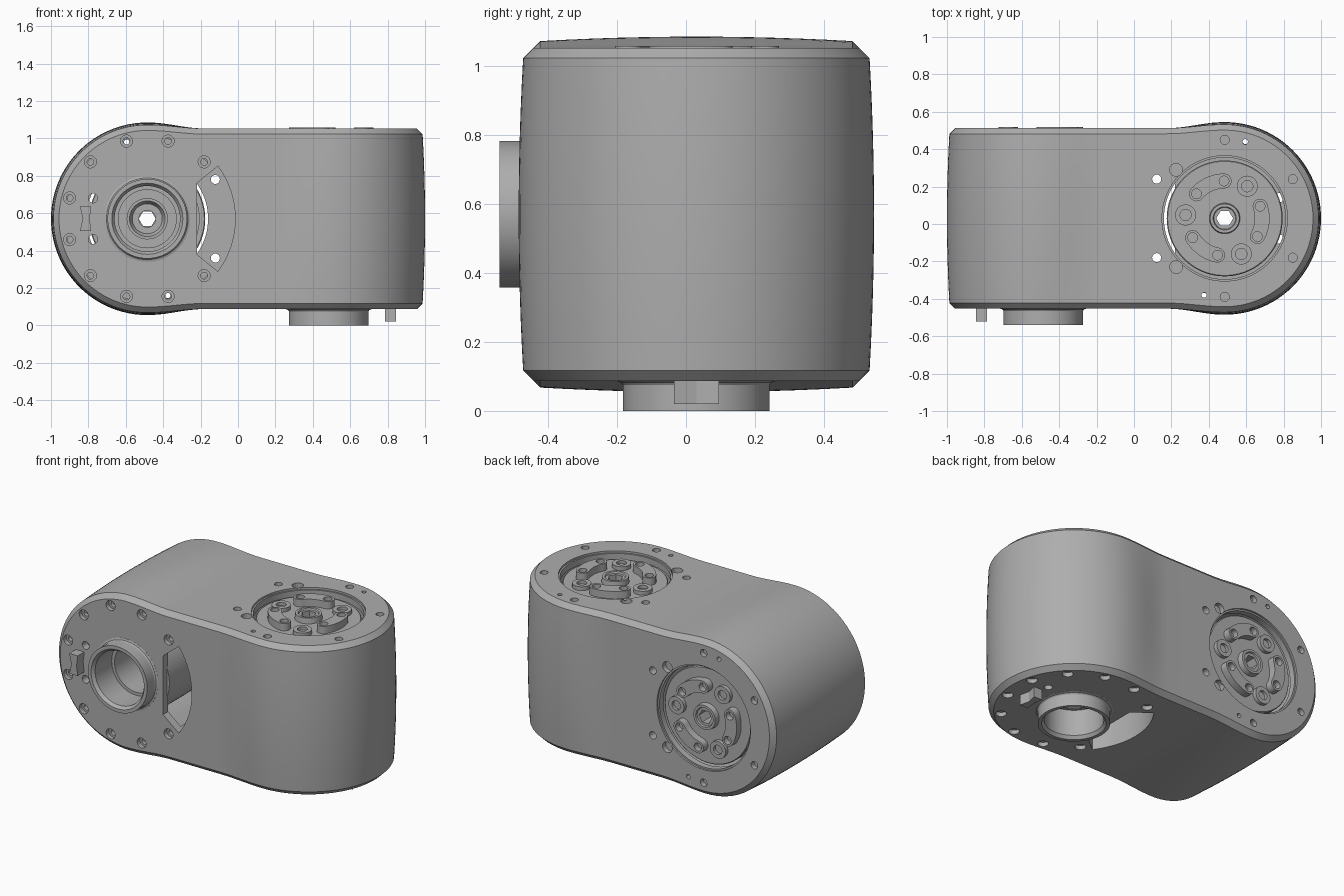
import bpy, bmesh
from math import sin, cos, pi, radians
from mathutils import Matrix

if "Cube" in bpy.data.objects:
    bpy.data.objects.remove(bpy.data.objects["Cube"])

grey = bpy.data.materials.new("satin grey")
grey.use_nodes = True
colour = (0.42, 0.42, 0.42, 1)
grey.diffuse_color = colour
grey.node_tree.nodes["Principled BSDF"].inputs["Base Color"].default_value = colour

# Two identical drive lobes: one upright, one turned to face the front
upright = Matrix.Translation((0.485, 0.03, 0.57))
turn = Matrix(((-1, 0, 0, 0), (0, 0, 1, -0.54), (0, 1, 0, 0.54), (0, 0, 0, 1)))
LOBES = {"upright": upright, "front": turn @ upright}
FLAT, CHAMFER = 0.4825, 0.03


def polar(r, deg):
    return r * cos(radians(deg)), r * sin(radians(deg))


def circle(r, centre=(0, 0), n=32):
    return [(centre[0] + r * cos(2 * pi * i / n), centre[1] + r * sin(2 * pi * i / n)) for i in range(n)]


def arc(r, a, b, n=12, centre=(0, 0)):
    pts = [polar(r, a + (b - a) * i / n) for i in range(n + 1)]
    return [(centre[0] + x, centre[1] + y) for x, y in pts]


def prism(bm, pts, z0, z1):
    low = [bm.verts.new((x, y, z0)) for x, y in pts]
    high = [bm.verts.new((x, y, z1)) for x, y in pts]
    bm.faces.new(low[::-1])
    bm.faces.new(high)
    for i in range(len(pts)):
        j = (i + 1) % len(pts)
        bm.faces.new((low[i], low[j], high[j], high[i]))


def lathe(bm, profile, n=72):
    rings = [[bm.verts.new((*polar(r, 360 * i / n), z)) for r, z in profile] for i in range(n)]
    for i in range(n):
        a, b = rings[i], rings[(i + 1) % n]
        for k in range(len(profile)):
            m = (k + 1) % len(profile)
            bm.faces.new((a[k], b[k], b[m], a[m]))


def finish(bm, name, matrix=Matrix()):
    bmesh.ops.recalc_face_normals(bm, faces=bm.faces[:])
    mesh = bpy.data.meshes.new(name)
    bm.to_mesh(mesh)
    bm.free()
    mesh.transform(matrix)
    mesh.materials.append(grey)
    obj = bpy.data.objects.new(name, mesh)
    bpy.context.collection.objects.link(obj)
    return obj


def activate(obj):
    bpy.ops.object.select_all(action="DESELECT")
    obj.select_set(True)
    bpy.context.view_layer.objects.active = obj


def cut(obj, prisms, matrix):
    bm = bmesh.new()
    for p in prisms:
        prism(bm, *p)
    cutter = finish(bm, "cutter", matrix)
    cutter.hide_render = True
    mod = obj.modifiers.new("cut", "BOOLEAN")
    mod.operation, mod.solver, mod.object = "DIFFERENCE", "EXACT", cutter
    activate(obj)
    bpy.ops.object.modifier_apply(modifier=mod.name)
    bpy.data.objects.remove(cutter)


def smooth(obj):
    activate(obj)
    bpy.ops.object.shade_smooth_by_angle(angle=radians(25))


# Housing: half outline with a round lobe easing into a flat neck
def outline(r, flat):
    neck = [(-0.31 + 0.31 * i / 10, flat + (r - flat) * (1 - cos(pi * i / 10)) / 2) for i in range(10)]
    neck.insert(0, (-0.485, flat))
    return neck + arc(r, 90, -90, 48) + [(x, -y) for x, y in reversed(neck)]


def half_housing(bm, matrix):
    edge = FLAT - CHAMFER
    levels = [edge * i / 6 for i in range(-6, 7)]
    stations = [(-FLAT, CHAMFER)] + [(z, 0) for z in levels] + [(FLAT, CHAMFER)]
    rows = []
    for z, inset in stations:
        r = 0.515 - 0.013 * min(1, abs(z) / edge) ** 2 - inset
        rows.append([bm.verts.new(matrix @ Matrix.Translation((x, y, z)).translation)
                     for x, y in outline(r, FLAT - inset)])
    for a, b in zip(rows, rows[1:]):
        for i in range(len(a) - 1):
            bm.faces.new((a[i], a[i + 1], b[i + 1], b[i]))
    for row, z in ((rows[0], -FLAT), (rows[-1], FLAT)):
        seam = [bm.verts.new(matrix @ Matrix.Translation((-0.485, y, z)).translation) for y in levels[1:-1]]
        bm.faces.new(row + seam)


bm = bmesh.new()
for matrix in LOBES.values():
    half_housing(bm, matrix)
bmesh.ops.remove_doubles(bm, verts=bm.verts[:], dist=0.0005)
housing = finish(bm, "housing")

# Cavity, side window, output opening and screw holes of each lobe
bolts = [polar(0.43, a) for a in range(-135, 136, 30)]
window = arc(0.47, 143.3, 216.7, 24) + [(-0.265, -0.19), (-0.265, 0.19)]
rear_holes = [polar(0.42, a) for a in range(30, 360, 60)]
for matrix in LOBES.values():
    groups = [
        [(circle(0.44, n=96), -0.43, 0.43)],
        [(window, -0.6, 0.425)],
        [(circle(0.205, n=64), -0.6, -0.4), (circle(0.325, n=96), 0.4, 0.6)],
        [(circle(0.335, n=96), 0.47, 0.6)],
        [(circle(0.032, c), -0.6, -0.455) for c in bolts]
        + [(circle(0.025, (0.29, s * 0.11)), -0.6, -0.4) for s in (-1, 1)]
        + [(circle(0.024, c), 0.4 if c[0] < -0.1 else 0.45, 0.6) for c in rear_holes]
        + [(circle(0.014, (s * 0.11, s * 0.41)), 0.4, 0.6) for s in (-1, 1)],
        [(circle(0.018, c, 20), -0.6, -0.4) for c in bolts]
        + [(circle(0.034, (-0.26, s * 0.26)), 0.45, 0.6) for s in (-1, 1)],
    ]
    for group in groups:
        cut(housing, group, matrix)
smooth(housing)

core_profile = [(0.2125, -0.57), (0.2125, -0.495), (0.218, -0.487), (0.23, -0.483), (0.23, -0.44),
                (0.28, -0.44), (0.28, 0.365), (0.045, 0.365), (0.045, 0.22), (0.08, 0.22),
                (0.095, 0.19), (0.11, 0.19), (0.11, 0.25), (0.155, 0.25), (0.155, -0.38),
                (0.175, -0.38), (0.175, -0.55), (0.19, -0.57)]
disc_profile = [(0.02, 0.36), (0.305, 0.36), (0.31, 0.365), (0.31, 0.435), (0.305, 0.44),
                (0.082, 0.44), (0.078, 0.475), (0.062, 0.475), (0.058, 0.465), (0.02, 0.465)]

for side, matrix in LOBES.items():
    # Collar with its stepped bore and inner core
    bm = bmesh.new()
    lathe(bm, core_profile)
    smooth(finish(bm, side + "_collar_and_core", matrix))

    # Output disc with a hexagonal socket
    bm = bmesh.new()
    lathe(bm, disc_profile)
    disc = finish(bm, side + "_output_disc", matrix)
    cut(disc, [(circle(0.045, n=6), 0.3, 0.6)], matrix)
    smooth(disc)

    # Curved drive pads and round bosses on the disc
    bm = bmesh.new()
    holes = []
    for a in (-5, 115, 235):
        ends = [polar(0.2, a - 24), polar(0.2, a + 24)]
        pad = (arc(0.24, a - 24, a + 24) + arc(0.04, a + 24, a + 204, 10, ends[1])[1:]
               + arc(0.16, a + 24, a - 24)[1:] + arc(0.04, a + 156, a + 336, 10, ends[0])[1:-1])
        prism(bm, pad, 0.43, 0.4875)
        boss = polar(0.21, a + 60)
        prism(bm, circle(0.056, boss), 0.43, 0.465)
        holes += [(circle(0.026, c), 0.45, 0.6) for c in ends] + [(circle(0.03, boss), 0.445, 0.6)]
    pads = finish(bm, side + "_drive_pads", matrix)
    cut(pads, holes, matrix)
    smooth(pads)

    # Locating tab beside the collar
    bm = bmesh.new()
    prism(bm, [(0.3, -0.065), (0.36, -0.065), (0.345, 0), (0.36, 0.065), (0.3, 0.065), (0.308, 0)], -0.55, -0.45)
    finish(bm, side + "_locating_tab", matrix)
